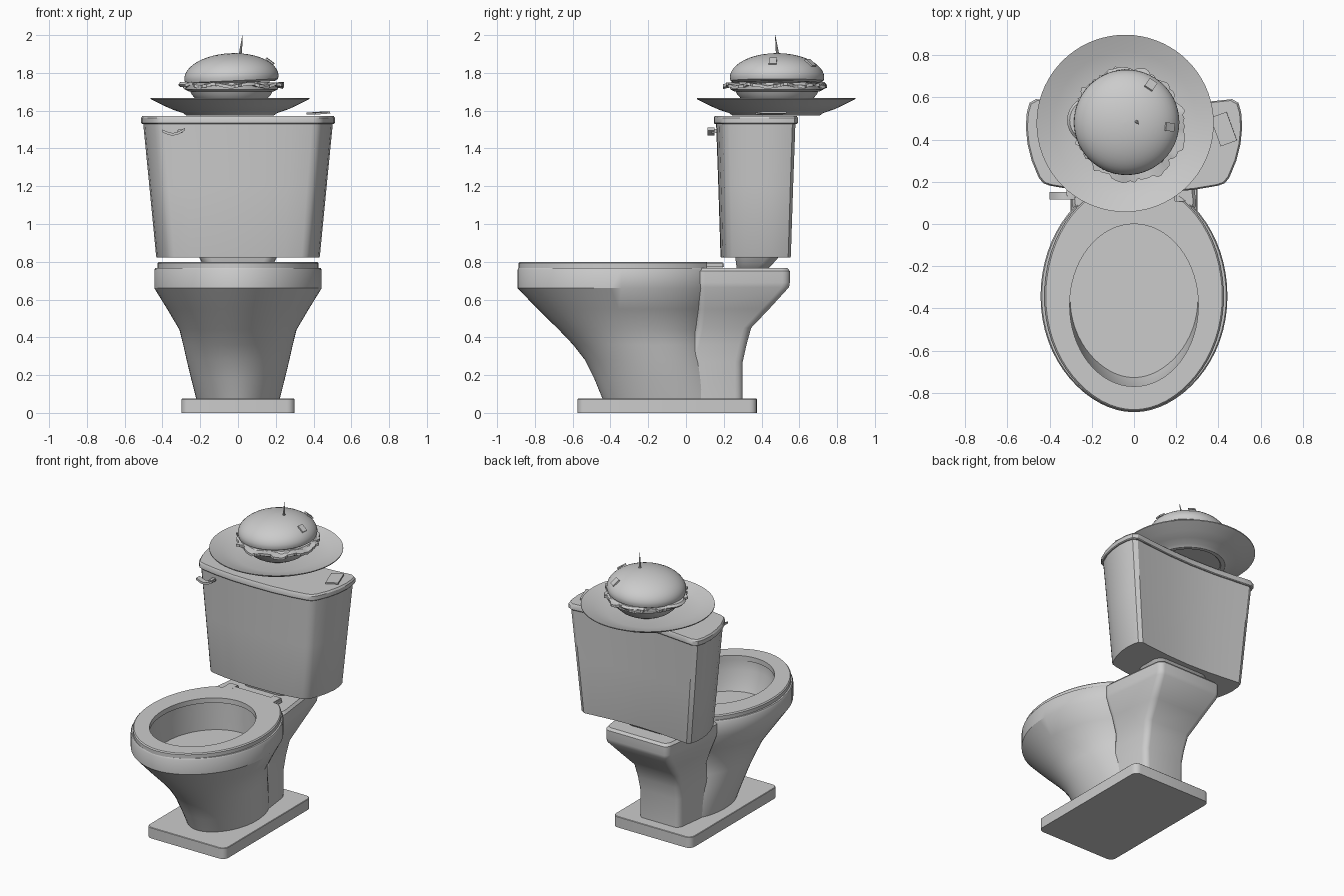
import bpy, bmesh, math, random
from mathutils import Vector, Matrix

random.seed(4)
cube = bpy.data.objects.get("Cube")
if cube:
    bpy.data.objects.remove(cube, do_unlink=True)

grey = bpy.data.materials.new("plain_grey")
grey.use_nodes = True
grey.diffuse_color = (0.6, 0.6, 0.6, 1)
grey.node_tree.nodes["Principled BSDF"].inputs["Base Color"].default_value = grey.diffuse_color


def finish(name, bm):
    bmesh.ops.recalc_face_normals(bm, faces=bm.faces)
    mesh = bpy.data.meshes.new(name)
    bm.to_mesh(mesh)
    bm.free()
    ob = bpy.data.objects.new(name, mesh)
    bpy.context.collection.objects.link(ob)
    mesh.materials.append(grey)
    bpy.ops.object.select_all(action='DESELECT')
    bpy.context.view_layer.objects.active = ob
    ob.select_set(True)
    bpy.ops.object.shade_smooth_by_angle(angle=math.radians(32))
    return ob


def loft(name, rings, closed=False):
    """Skin a stack of equal-length rings, capped or joined end to end."""
    bm = bmesh.new()
    loops = [[bm.verts.new(p) for p in ring] for ring in rings]
    n = len(loops[0])
    pairs = list(zip(loops, loops[1:]))
    if closed:
        pairs.append((loops[-1], loops[0]))
    else:
        bm.faces.new(loops[0])
        bm.faces.new(loops[-1])
    for a, b in pairs:
        for i in range(n):
            j = (i + 1) % n
            bm.faces.new((a[i], a[j], b[j], b[i]))
    return finish(name, bm)


def egg(z, half, yc, b, point=0.0, n=64):
    """Ellipse whose front end can be drawn to a soft point."""
    ring = []
    for i in range(n):
        t = math.tau * i / n
        front = max(0, -math.sin(t))
        ring.append((half * math.cos(t) * (1 - point * front ** 3), yc + b * math.sin(t), z))
    return ring


def rounded_rect(z, half, y0, y1, r=0.04, taper=0.0, steps=5):
    """Rounded rectangle, optionally narrowing towards the back."""
    ring = []
    corners = ((half - r, y1 - r), (r - half, y1 - r), (r - half, y0 + r), (half - r, y0 + r))
    for k, (cx, cy) in enumerate(corners):
        for s in range(steps):
            t = math.pi / 2 * (k + s / (steps - 1))
            x, y = cx + r * math.cos(t), cy + r * math.sin(t)
            ring.append((x * (1 - taper * (y - y0) / (y1 - y0)), y, z))
    return ring


def lathe(name, profile, centre, n=56):
    rings = [[(centre[0] + r * math.cos(math.tau * i / n),
               centre[1] + r * math.sin(math.tau * i / n), z) for i in range(n)]
             for r, z in profile]
    return loft(name, rings)


def box(name, centre, size, rot=Matrix(), bevel=0.0):
    bm = bmesh.new()
    bmesh.ops.create_cube(bm, size=1)
    bmesh.ops.scale(bm, vec=size, verts=bm.verts)
    if bevel:
        bmesh.ops.bevel(bm, geom=bm.edges[:], offset=bevel, segments=2, affect='EDGES')
    bmesh.ops.transform(bm, matrix=Matrix.Translation(centre) @ rot, verts=bm.verts)
    return finish(name, bm)


# Floor plate
loft("floor_plate", [rounded_rect(0, 0.3, -0.575, 0.375),
                     rounded_rect(0.072, 0.3, -0.575, 0.375),
                     rounded_rect(0.075, 0.297, -0.572, 0.372)])

# Bowl: outside up to the rim, then the hollow down to its floor
bowl = [(0.07, 0.22, -0.11, 0.33), (0.18, 0.248, -0.15, 0.335),
        (0.28, 0.272, -0.19, 0.345), (0.36, 0.29, -0.23, 0.367),
        (0.44, 0.31, -0.273, 0.4), (0.55, 0.375, -0.31, 0.475),
        (0.66, 0.443, -0.342, 0.55), (0.758, 0.443, -0.342, 0.55),
        (0.768, 0.437, -0.342, 0.544), (0.768, 0.312, -0.375, 0.405),
        (0.7, 0.312, -0.375, 0.405), (0.57, 0.303, -0.35, 0.378)]
loft("bowl", [egg(*s, point=0.07) for s in bowl])

# Rear pedestal, narrowing backwards and flaring out to a shelf under the tank
pedestal = [(0.07, 0.19, 0, 0.3), (0.27, 0.195, 0, 0.3), (0.36, 0.2, 0.03, 0.32),
            (0.45, 0.212, 0.05, 0.345), (0.55, 0.25, 0.06, 0.44), (0.665, 0.297, 0.06, 0.545),
            (0.69, 0.3, 0.06, 0.55), (0.75, 0.3, 0.06, 0.55), (0.767, 0.285, 0.07, 0.537)]
loft("rear_pedestal", [rounded_rect(*s, taper=0.2) for s in pedestal])


# Seat ring, squared off behind
def seat_outline(z, inset):
    ring = egg(z, 0.425 - inset, -0.342, 0.545 - inset, 0.07)
    return [(x, min(y, 0.11), z) for x, y, z in ring]


loft("seat", [egg(0.766, 0.305, -0.385, 0.385), seat_outline(0.766, 0),
              seat_outline(0.793, 0), seat_outline(0.8, 0.007),
              egg(0.8, 0.305, -0.385, 0.385)], closed=True)
box("seat_hinge_plate", (0, 0.11, 0.782), (0.38, 0.12, 0.034), bevel=0.004)
for side, label in ((1, "left"), (-1, "right")):
    box(label + "_hinge", (side * 0.165, 0.145, 0.782), (0.075, 0.11, 0.036), bevel=0.008)

# Neck between shelf and tank
loft("tank_neck", [rounded_rect(0.76, 0.16, 0.27, 0.43, 0.06),
                   rounded_rect(0.79, 0.19, 0.265, 0.46, 0.06),
                   rounded_rect(0.835, 0.21, 0.26, 0.5, 0.06)])

# Tank: bowed front, slanted sides, slightly hollow back
half_outline = [(0, 0.147), (0.15, 0.15), (0.29, 0.163), (0.4, 0.182), (0.43, 0.193),
                (0.452, 0.22), (0.485, 0.3), (0.505, 0.38), (0.513, 0.46), (0.508, 0.53),
                (0.495, 0.575), (0.465, 0.592), (0.4, 0.585), (0.2, 0.565), (0, 0.558)]


def tank_ring(z, sx, sy):
    full = half_outline + [(-x, y) for x, y in reversed(half_outline[1:-1])]
    return [(x * sx, 0.366 + (y - 0.366) * sy, z) for x, y in full]


loft("tank", [tank_ring(0.823, 0.838, 0.83), tank_ring(0.83, 0.845, 0.837),
              tank_ring(1.2, 0.915, 0.89), tank_ring(1.54, 0.98, 0.945)])
loft("tank_lid", [tank_ring(1.53, 0.99, 0.98), tank_ring(1.535, 1, 1),
                  tank_ring(1.562, 1, 1), tank_ring(1.573, 0.985, 0.97)])

# Flush lever: a sagging strip on a short stub
arc = [Vector((-0.4 + 0.12 * t, 0, 1.493 - 0.022 * math.sin(math.pi * t) + 0.01 * t))
       for t in (i / 10 for i in range(11))]
lever = [[(p.x, y, p.z + dz) for y, dz in ((0.115, -0.007), (0.152, -0.007),
                                           (0.152, 0.007), (0.115, 0.007))] for p in arc]
loft("flush_lever", lever)
box("lever_stub", (-0.305, 0.155, 1.492), (0.03, 0.05, 0.02), bevel=0.005)

# Card lying on the lid
tilt = Matrix.Rotation(math.radians(20), 4, 'Z') @ Matrix.Rotation(math.radians(-4), 4, 'Y')
box("flat_card", (0.425, 0.45, 1.587), (0.082, 0.145, 0.01), tilt)

# Plate with a low foot
centre = (-0.042, 0.477)
lathe("plate", [(0.001, 1.58), (0.2, 1.58), (0.205, 1.575), (0.232, 1.575), (0.25, 1.588),
                (0.3, 1.604), (0.35, 1.626), (0.42, 1.661), (0.42, 1.667), (0.34, 1.639),
                (0.25, 1.615), (0.001, 1.612)], centre, 72)

# Burger, bottom to top
food = (-0.035, 0.482)
lathe("bottom_bun", [(0.001, 1.605), (0.13, 1.62), (0.165, 1.64), (0.19, 1.663),
                     (0.21, 1.685), (0.22, 1.705), (0.215, 1.715), (0.001, 1.715)], food)
lathe("patty", [(0.001, 1.7), (0.225, 1.702), (0.247, 1.713), (0.25, 1.735),
                (0.235, 1.75), (0.001, 1.75)], food)

# Ragged lettuce leaf, widest at the front left
n = 96
outer, inner = [], []
for i in range(n):
    t = math.tau * i / n
    reach = 0.256 + 0.028 * max(0, math.cos(t + 0.9)) + 0.007 * math.sin(11 * t)
    reach += random.uniform(-0.01, 0.01)
    wave = 0.008 * math.sin(9 * t) + random.uniform(-0.003, 0.003)
    outer.append((reach, t, 1.733 + wave))
    inner.append((0.2, t, 1.742))


def leaf(points, dz):
    return [(food[0] + r * math.cos(t), food[1] + r * math.sin(t), z + dz) for r, t, z in points]


loft("lettuce", [leaf(inner, -0.008), leaf(outer, -0.008), leaf(outer, 0.008),
                 leaf(inner, 0.008)], closed=True)
for k, (dx, dy) in enumerate(((-0.17, 0.01), (-0.02, 0.15), (0.1, -0.1), (0.1, 0.08))):
    lathe("tomato_slice_%d" % (k + 1),
          [(0.001, 1.725), (0.1, 1.725), (0.112, 1.738), (0.1, 1.752), (0.001, 1.752)],
          (food[0] + dx, food[1] + dy), 28)

# Domed top bun, leaning slightly
dome = [(0.001, 1.745), (0.228, 1.747), (0.246, 1.758), (0.25, 1.775)]
dome += [(max(0.001, 0.25 * math.cos(a)), 1.775 + 0.129 * math.sin(a))
         for a in (math.pi / 2 * i / 12 for i in range(1, 13))]
lean = Matrix.Translation((*food, 1.78)) @ Matrix.Rotation(math.radians(-2.5), 4, 'Y')
bun = lathe("top_bun", [(r, z - 1.78) for r, z in dome], (0, 0))
bun.data.transform(lean)

# Loose crumbs of crust on the bun
for k, (x, y, size) in enumerate(((0.08, 0.66, 0.055), (0.17, 0.46, 0.05))):
    dx, dy = x - food[0], y - food[1]
    rise = 0.129 * math.sqrt(1 - (dx * dx + dy * dy) / 0.0625)
    normal = Vector((dx / 0.0625, dy / 0.0625, rise / 0.0166)).normalized()
    box("crust_flake_%d" % (k + 1), (x, y, 1.78 + dx * 0.044 + rise), (size, size * 0.8, 0.009),
        normal.to_track_quat('Z', 'X').to_matrix().to_4x4())

# Cocktail stick
base, tip = Vector((0.01, 0.487, 1.88)), Vector((0.024, 0.472, 2.0))
stick = [[(p.x + r * math.cos(a), p.y + r * math.sin(a), p.z)
          for a in (math.tau * i / 8 for i in range(8))]
         for p, r in ((base, 0.01), (tip, 0.001))]
loft("cocktail_stick", stick)
